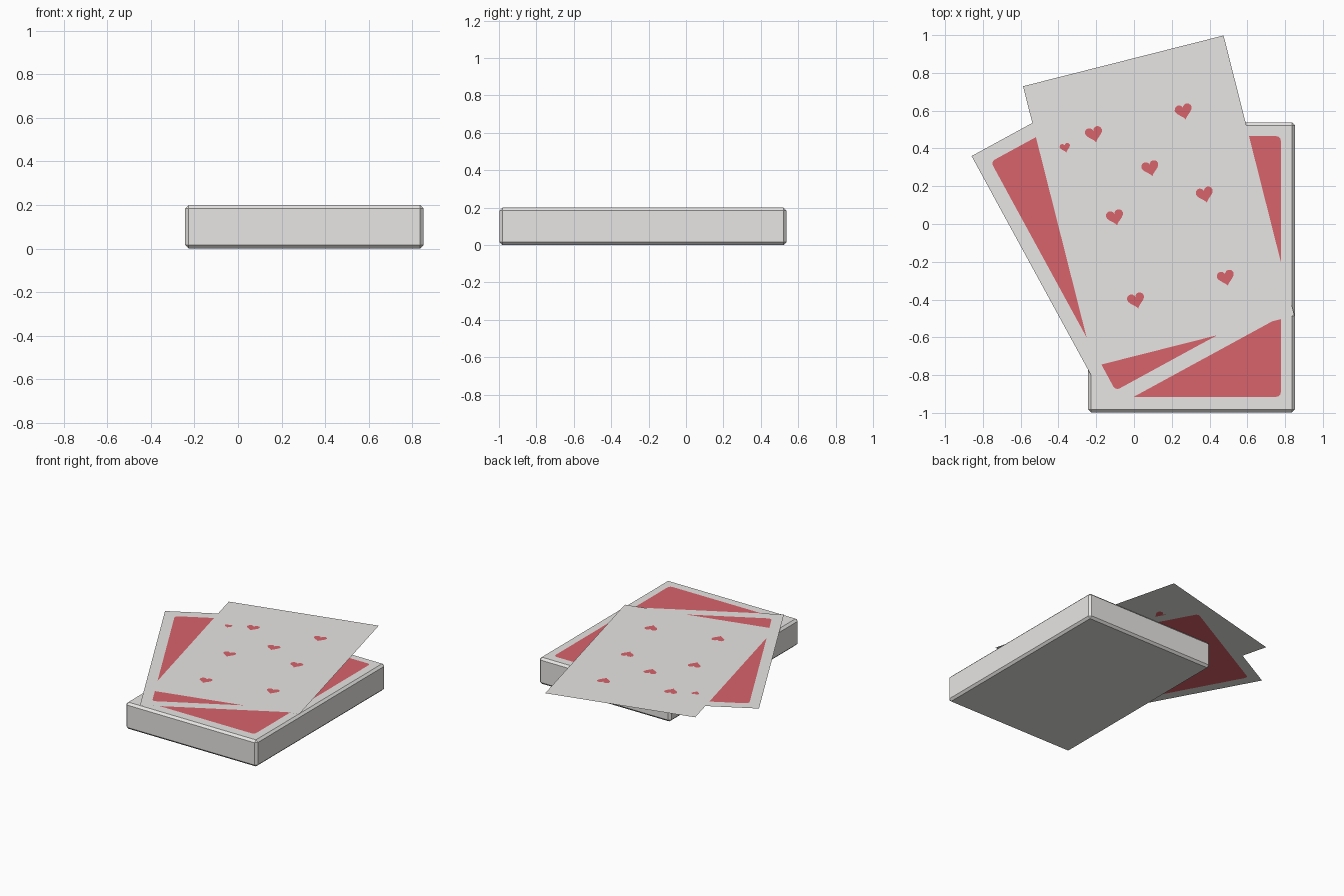
import bpy, bmesh
from math import sin, cos, pi, radians
from mathutils import Vector
from mathutils.geometry import delaunay_2d_cdt

if "Cube" in bpy.data.objects:
    bpy.data.objects.remove(bpy.data.objects["Cube"], do_unlink=True)


def material(name, rgb):
    mat = bpy.data.materials.new(name)
    colour = (*rgb, 1.0)
    mat.diffuse_color = colour
    mat.use_nodes = True
    bsdf = mat.node_tree.nodes["Principled BSDF"]
    bsdf.inputs["Base Color"].default_value = colour
    bsdf.inputs["Roughness"].default_value = 0.7
    return mat


PAPER = material("paper white", (0.80, 0.79, 0.77))
RED = material("card red", (0.69, 0.126, 0.146))

CARD_W, CARD_L = 1.095, 1.53
MARGIN = 0.075


def add_object(name, mesh, location, angle=0.0, mats=(PAPER, RED)):
    for mat in mats:
        mesh.materials.append(mat)
    obj = bpy.data.objects.new(name, mesh)
    obj.location = location
    obj.rotation_euler.z = radians(angle)
    bpy.context.scene.collection.objects.link(obj)
    return obj


def rectangle(width, length, radius=0.0, steps=4):
    """Counter-clockwise rectangle with optional rounded corners."""
    x, y = width / 2 - radius, length / 2 - radius
    corners = [(x, y), (-x, y), (-x, -y), (x, -y)]
    if not radius:
        return [Vector(c) for c in corners]
    points = []
    for quarter, (cx, cy) in enumerate(corners):
        for i in range(steps + 1):
            a = (quarter + i / steps) * pi / 2
            points.append(Vector((cx + radius * cos(a), cy + radius * sin(a))))
    return points


def heart(cx, cy, size, steps=28):
    """Counter-clockwise heart outline with its tip toward -y."""
    points = []
    for i in range(steps):
        t = -2 * pi * i / steps
        x = 16 * sin(t) ** 3
        y = 13 * cos(t) - 5 * cos(2 * t) - 2 * cos(3 * t) - cos(4 * t) + 2.5
        points.append(Vector((cx + x * size / 32, cy + y * size / 32)))
    return points


def card(name, shapes, location, angle):
    """Flat card whose face is cut along the red shapes."""
    verts, loops = [], []
    for outline in [rectangle(CARD_W, CARD_L)] + shapes:
        loops.append(list(range(len(verts), len(verts) + len(outline))))
        verts += outline
    cut = delaunay_2d_cdt(verts, [], loops, 1, 1e-5)
    points, faces, sources = cut[0], cut[2], cut[5]
    mesh = bpy.data.meshes.new(name)
    mesh.from_pydata([(p.x, p.y, 0) for p in points], [], faces)
    for poly, source in zip(mesh.polygons, sources):
        poly.material_index = 1 if any(s > 0 for s in source) else 0
    return add_object(name, mesh, location, angle)


# Deck: bevelled block
bm = bmesh.new()
bmesh.ops.create_cube(bm, size=1)
bmesh.ops.scale(bm, vec=(1.095, 1.535, 0.2), verts=bm.verts)
bmesh.ops.bevel(bm, geom=bm.edges[:], offset=0.016, segments=1, affect='EDGES')
deck_mesh = bpy.data.meshes.new("deck")
bm.to_mesh(deck_mesh)
bm.free()
add_object("deck", deck_mesh, (0.305, -0.23, 0.1), mats=(PAPER,))

# Red back panel on top of the deck
panel = rectangle(CARD_W - 2 * MARGIN, CARD_L - 2 * MARGIN, 0.025)
panel_mesh = bpy.data.meshes.new("deck_back_panel")
panel_mesh.from_pydata([(p.x, p.y, 0) for p in panel], [], [range(len(panel))])
add_object("deck_back_panel", panel_mesh, (0.305, -0.225, 0.202), mats=(RED,))

# Face-down card with a red panel
card("face_down_card", [panel], (-0.013, -0.05, 0.2045), 28.6)

# Face-up card with seven heart pips and a small corner heart
pips = [heart(x, y, 0.092) for x in (-0.245, 0.245) for y in (0.423, -0.031, -0.485)]
pips.append(heart(0, 0.175, 0.092))
pips.append(heart(-0.411, 0.393, 0.055))
card("face_up_card", pips, (0.131, 0.122, 0.207), 14.2)
